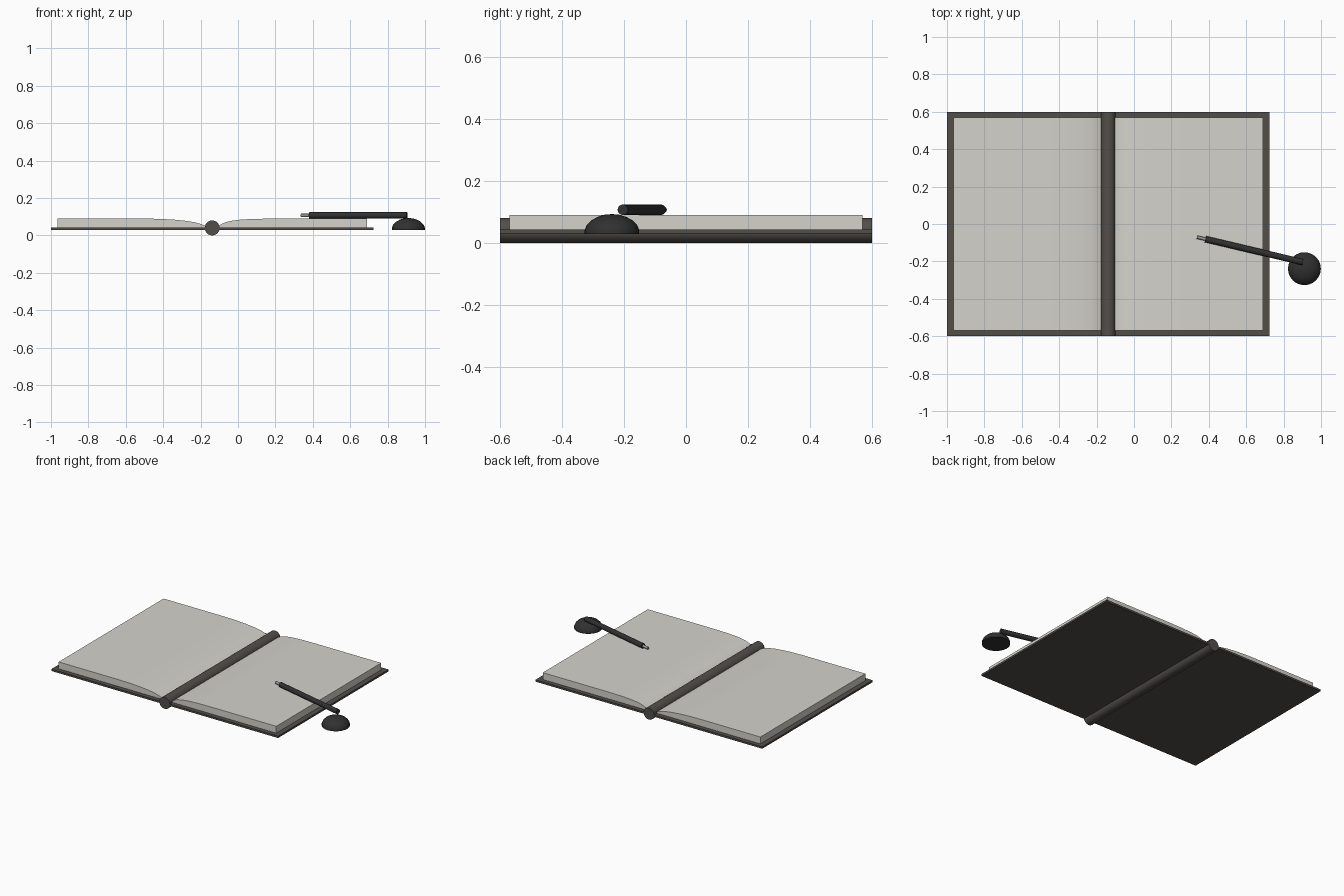
import bpy, math
from mathutils import Vector

if "Cube" in bpy.data.objects:
    bpy.data.objects.remove(bpy.data.objects["Cube"])


def material(name, rgb):
    m = bpy.data.materials.new(name)
    m.diffuse_color = (*rgb, 1)
    m.use_nodes = True
    m.node_tree.nodes["Principled BSDF"].inputs["Base Color"].default_value = m.diffuse_color
    return m


COVER = material("dark_cover", (0.085, 0.077, 0.068))
PAPER = material("paper", (0.66, 0.65, 0.60))
BLACK = material("black", (0.03, 0.03, 0.03))
STEEL = material("steel", (0.3, 0.3, 0.28))
SPINE_X = -0.138


def finish(ob, name, mat, angle=35):
    ob.name = name
    ob.data.materials.append(mat)
    bpy.ops.object.select_all(action='DESELECT')
    ob.select_set(True)
    bpy.context.view_layer.objects.active = ob
    bpy.ops.object.shade_smooth_by_angle(angle=math.radians(angle))
    return ob


def mesh(name, verts, faces, mat):
    me = bpy.data.meshes.new(name)
    me.from_pydata(verts, [], faces)
    ob = bpy.data.objects.new(name, me)
    bpy.context.collection.objects.link(ob)
    # consistent outward normals
    import bmesh
    bm = bmesh.new()
    bm.from_mesh(me)
    bmesh.ops.recalc_face_normals(bm, faces=bm.faces)
    bm.to_mesh(me)
    bm.free()
    return finish(ob, name, mat)


def extrude_xz(name, profile, half, mat):
    n = len(profile)
    verts = [(x, y, z) for y in (-half, half) for x, z in profile]
    faces = [tuple(range(n)), tuple(range(n, 2 * n))]
    faces += [(i, (i + 1) % n, n + (i + 1) % n, n + i) for i in range(n)]
    return mesh(name, verts, faces, mat)


def rod(name, a, b, r, mat, sides=24):
    a, b = Vector(a), Vector(b)
    bpy.ops.mesh.primitive_cylinder_add(
        vertices=sides, radius=r, depth=(b - a).length, location=(a + b) / 2,
        rotation=(b - a).to_track_quat('Z', 'Y').to_euler())
    return finish(bpy.context.object, name, mat)


# Cover boards and round spine
for side, x0, x1 in (("left", -1.0, SPINE_X), ("right", SPINE_X, 0.725)):
    extrude_xz(side + "_cover", [(x0, 0.03), (x1, 0.03), (x1, 0.043), (x0, 0.043)], 0.6, COVER)
rod("spine", (SPINE_X, -0.6, 0.04), (SPINE_X, 0.6, 0.04), 0.04, COVER)

# Page blocks, curving down into the gutter
left_top = [(-0.965, 0.09), (-0.50, 0.09), (-0.42, 0.0885), (-0.34, 0.084),
            (-0.28, 0.078), (-0.23, 0.070), (-0.195, 0.060), (-0.165, 0.046)]
right_top = [(-0.11, 0.046), (-0.09, 0.060), (-0.065, 0.071), (-0.03, 0.079),
             (0.02, 0.085), (0.09, 0.0885), (0.20, 0.09), (0.69, 0.09)]
extrude_xz("left_pages", [(-0.965, 0.042)] + left_top + [(-0.15, 0.042)], 0.57, PAPER)
extrude_xz("right_pages", [(-0.125, 0.042)] + right_top + [(0.69, 0.042)], 0.57, PAPER)

# Pen barrel and nib
start, end = Vector((0.382, -0.081, 0.107)), Vector((0.903, -0.204, 0.107))
step = (start - end).normalized()
rod("pen_barrel", start, end, 0.017, BLACK, 16)
rod("pen_nib", start - step * 0.01, start + step * 0.046, 0.009, STEEL, 12)

# Domed pen rest
profile = [(0.088, 0.029), (0.088, 0.042), (0.081, 0.058), (0.066, 0.073),
           (0.046, 0.084), (0.024, 0.091)]
N = 24
verts = [(0.911 + r * math.cos(2 * math.pi * i / N), -0.239 + r * math.sin(2 * math.pi * i / N), z)
         for r, z in profile for i in range(N)]
top = len(verts)
verts.append((0.911, -0.239, 0.093))
faces = [tuple(range(N))]
for k in range(len(profile) - 1):
    faces += [(k * N + i, k * N + (i + 1) % N, (k + 1) * N + (i + 1) % N, (k + 1) * N + i)
              for i in range(N)]
faces += [(top - N + i, top - N + (i + 1) % N, top) for i in range(N)]
mesh("pen_rest", verts, faces, BLACK)
